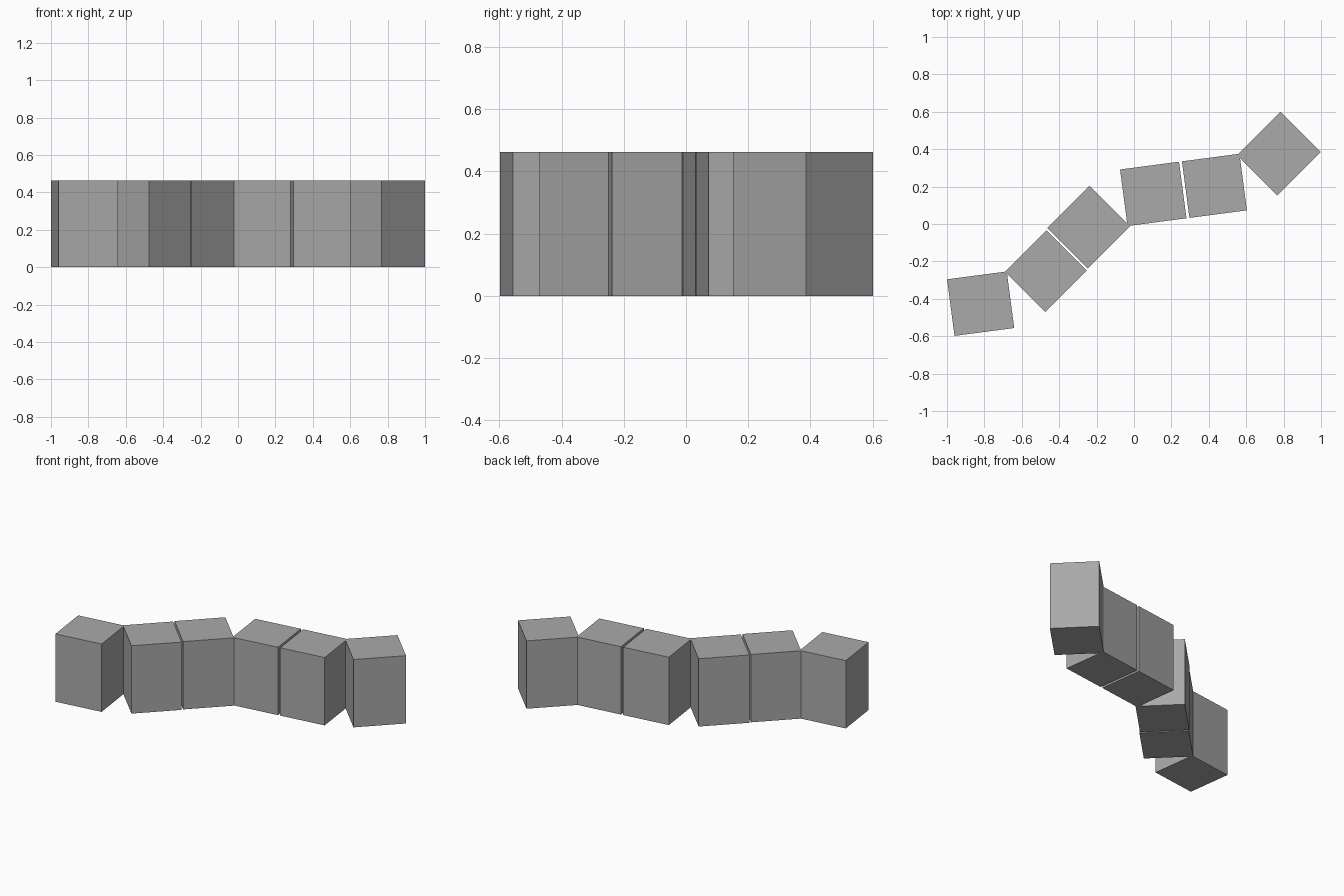
import bpy, math

if "Cube" in bpy.data.objects:
    bpy.data.objects.remove(bpy.data.objects["Cube"])

grey = bpy.data.materials.new("plain grey")
grey.diffuse_color = (0.4, 0.4, 0.4, 1)
grey.use_nodes = True
grey.node_tree.nodes["Principled BSDF"].inputs["Base Color"].default_value = grey.diffuse_color

HEIGHT, DEPTH = 0.463, 0.305
# (centre x, centre y, width, turn in degrees)
BLOCKS = [
    (-0.820, -0.426, 0.322, 7.5),
    (-0.471, -0.252, 0.315, 45),
    (-0.243, -0.017, 0.319, 45),
    (0.103, 0.161, 0.318, 7.5),
    (0.430, 0.204, 0.310, 7.5),
    (0.775, 0.376, 0.330, 45),
]

# Row of upright blocks along a zigzag line
for i, (x, y, width, turn) in enumerate(BLOCKS):
    bpy.ops.mesh.primitive_cube_add(size=1, location=(x, y, HEIGHT / 2),
                                    rotation=(0, 0, math.radians(turn)))
    block = bpy.context.object
    block.name = f"block_{i + 1}"
    block.scale = (width, DEPTH, HEIGHT)
    block.data.materials.append(grey)
